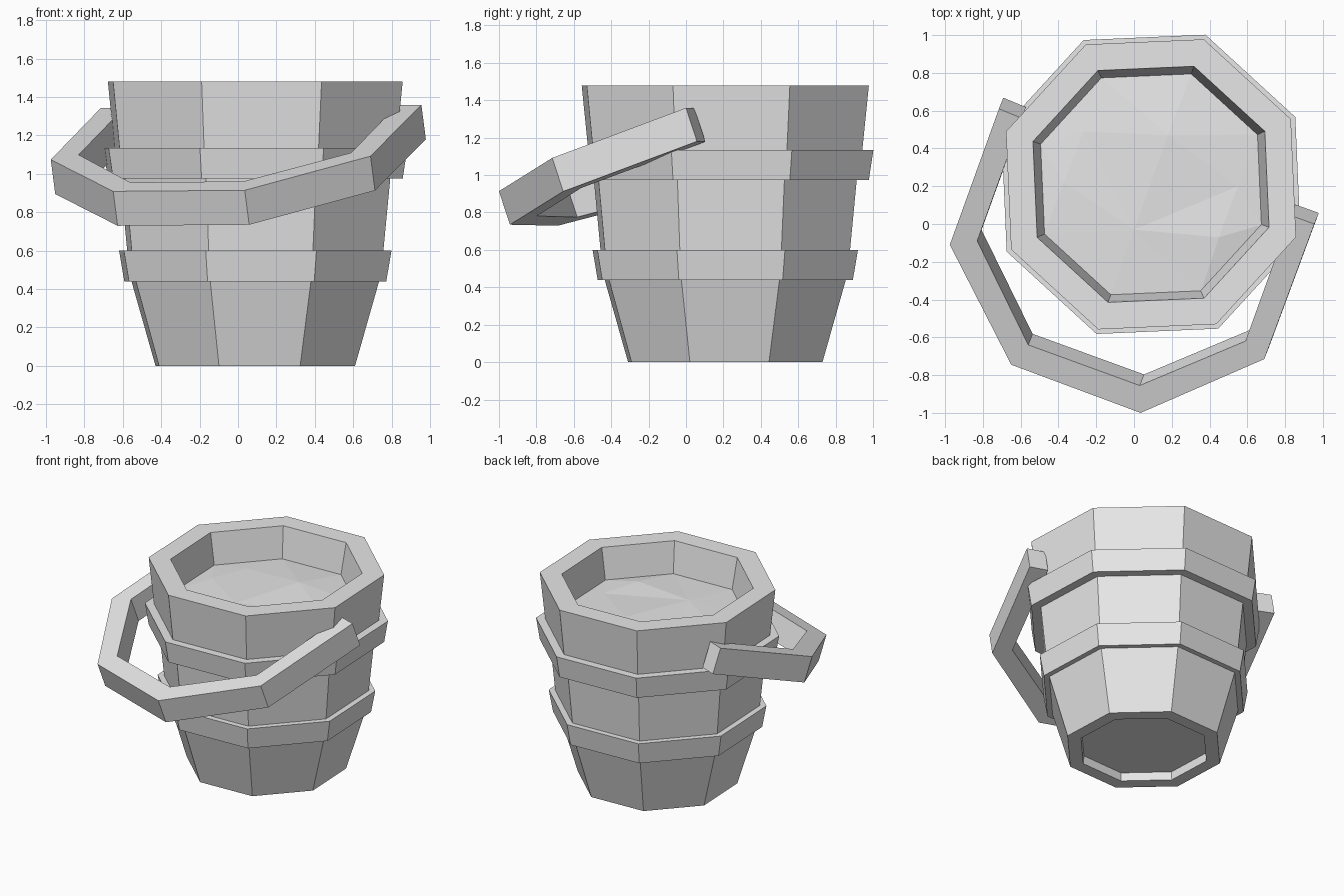
import bpy, bmesh, math
from mathutils import Vector
from mathutils.geometry import delaunay_2d_cdt

cube = bpy.data.objects.get("Cube")
if cube:
    bpy.data.objects.remove(cube, do_unlink=True)

grey = bpy.data.materials.new("plain_grey")
grey.use_nodes = True
grey.diffuse_color = (0.8, 0.8, 0.8, 1)
grey.node_tree.nodes["Principled BSDF"].inputs["Base Color"].default_value = (0.8, 0.8, 0.8, 1)

CENTRE = Vector((0.09, 0.21))
SIDES = 8


def ring(radius, z):
    """Corners of one octagonal section of the bucket."""
    angles = [math.radians(25) + math.tau * i / SIDES for i in range(SIDES)]
    return [Vector((CENTRE.x + radius * math.cos(a),
                    CENTRE.y + radius * math.sin(a), z)) for a in angles]


def finish(bm, name):
    bmesh.ops.recalc_face_normals(bm, faces=bm.faces)
    mesh = bpy.data.meshes.new(name)
    bm.to_mesh(mesh)
    bm.free()
    mesh.materials.append(grey)
    obj = bpy.data.objects.new(name, mesh)
    bpy.context.collection.objects.link(obj)
    return obj


def loft(name, sections, closed=False):
    """Skin a list of equal corner loops; cap the ends unless closed."""
    bm = bmesh.new()
    loops = [[bm.verts.new(p) for p in s] for s in sections]
    pairs = list(zip(loops, loops[1:]))
    if closed:
        pairs.append((loops[-1], loops[0]))
    for a, b in pairs:
        n = len(a)
        for i in range(n):
            j = (i + 1) % n
            bm.faces.new((a[i], a[j], b[j], b[i]))
    if not closed:
        bm.faces.new(loops[0])
        bm.faces.new(loops[-1])
    return finish(bm, name)


# Bucket shell: recessed underside, tapered wall, thick rim, inner wall
profile = [(0.45, 0.06), (0.455, 0), (0.553, 0), (0.686, 0.44), (0.71, 0.60),
           (0.748, 0.975), (0.78, 1.135), (0.817, 1.48),
           (0.665, 1.48), (0.62, 1.24)]
loft("bucket", [ring(r, z) for r, z in profile])

# Two hoops around the wall
for name, r0, z0, r1, z1 in (("lower_hoop", 0.726, 0.44, 0.755, 0.60),
                             ("upper_hoop", 0.817, 0.975, 0.843, 1.135)):
    loft(name, [ring(r0 - 0.1, z0), ring(r0, z0), ring(r1, z1), ring(r1 - 0.1, z1)],
         closed=True)

# Uneven faceted filling
bumps = [(0.18, 0.47, 1.285), (-0.27, 0.49, 1.26), (-0.37, 0.22, 1.265),
         (0, -0.03, 1.27), (0.45, -0.07, 1.275), (0.55, 0.2, 1.26)]
points = ring(0.625, 1.25) + [Vector(p) for p in bumps]
faces = delaunay_2d_cdt([p.xy for p in points], [], [list(range(SIDES))], 1, 1e-5)[2]
bm = bmesh.new()
verts = [bm.verts.new(p) for p in points]
for f in faces:
    bm.faces.new([verts[i] for i in f])
filling = finish(bm, "filling")
if filling.data.polygons[0].normal.z < 0:
    filling.data.flip_normals()

# Tilted strap handle: outer and inner corners seen from above, laid on a plane
outer = [(0.955, 0), (0.69, -0.715), (0.035, -1), (-0.65, -0.745),
         (-0.975, -0.11), (-0.715, 0.61)]
inner = [(0.83, 0.045), (0.59, -0.62), (0.03, -0.855), (-0.56, -0.64),
         (-0.83, -0.09), (-0.595, 0.56)]
normal = Vector((-0.123, -0.31, 0.95))


def on_plane(x, y):
    return Vector((x, y, (1.174 - normal.x * x - normal.y * y) / normal.z))


drop = normal.normalized() * -0.19
sections = []
for o, i in zip(outer, inner):
    a, b = on_plane(*o), on_plane(*i)
    sections.append([a, b, b + drop, a + drop])
loft("handle", sections)
